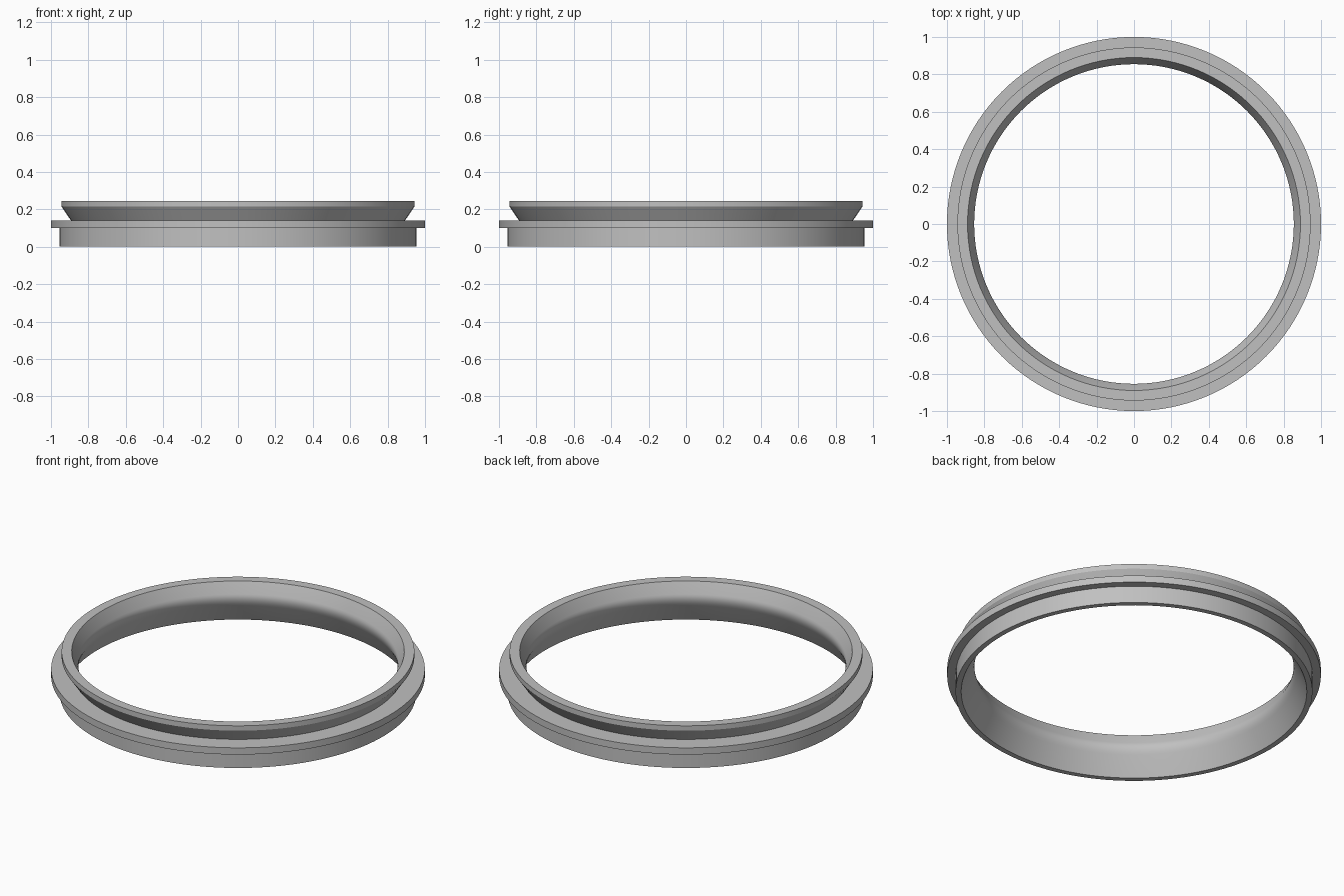
import bpy, bmesh, math
from mathutils import Vector

if "Cube" in bpy.data.objects:
    bpy.data.objects.remove(bpy.data.objects["Cube"])

SEGMENTS = 128

# Single grey material
grey = bpy.data.materials.new("plain_grey")
grey.use_nodes = True
colour = (0.53, 0.53, 0.53, 1.0)
grey.diffuse_color = colour
grey.node_tree.nodes["Principled BSDF"].inputs["Base Color"].default_value = colour


def bend(start, corner, end, steps=6):
    """Rounded corner between two profile points."""
    a, b, c = Vector(start), Vector(corner), Vector(end)
    return [tuple(a.lerp(b, i / steps).lerp(b.lerp(c, i / steps), i / steps))
            for i in range(steps + 1)]


def lathe(name, profile):
    """Revolve a closed (radius, height) profile around z."""
    bm = bmesh.new()
    verts = [bm.verts.new((r, 0, z)) for r, z in profile]
    edges = [bm.edges.new((v, verts[i - 1])) for i, v in enumerate(verts)]
    bmesh.ops.spin(bm, geom=verts + edges, cent=(0, 0, 0), axis=(0, 0, 1),
                   angle=math.tau, steps=SEGMENTS, use_merge=True)
    bmesh.ops.remove_doubles(bm, verts=bm.verts, dist=0.0001)
    bmesh.ops.recalc_face_normals(bm, faces=bm.faces)
    mesh = bpy.data.meshes.new(name)
    bm.to_mesh(mesh)
    bm.free()
    mesh.materials.append(grey)
    obj = bpy.data.objects.new(name, mesh)
    bpy.context.collection.objects.link(obj)
    bpy.ops.object.select_all(action='DESELECT')
    obj.select_set(True)
    bpy.context.view_layer.objects.active = obj
    bpy.ops.object.shade_smooth_by_angle(angle=math.radians(30))
    return obj


# Outer wall: base skirt, flange, undercut cone and top lip
outer = [(0.955, 0), (0.955, 0.10), (1.0, 0.10), (1.0, 0.14),
         (0.893, 0.14), (0.944, 0.215), (0.944, 0.244)]
# Inner wall: flared at both ends with a rounded waist
inner = [(0.89, 0.244)] + bend((0.86, 0.18), (0.846, 0.15), (0.867, 0.11)) + [(0.925, 0)]

lathe("flanged_ring", outer + inner)
